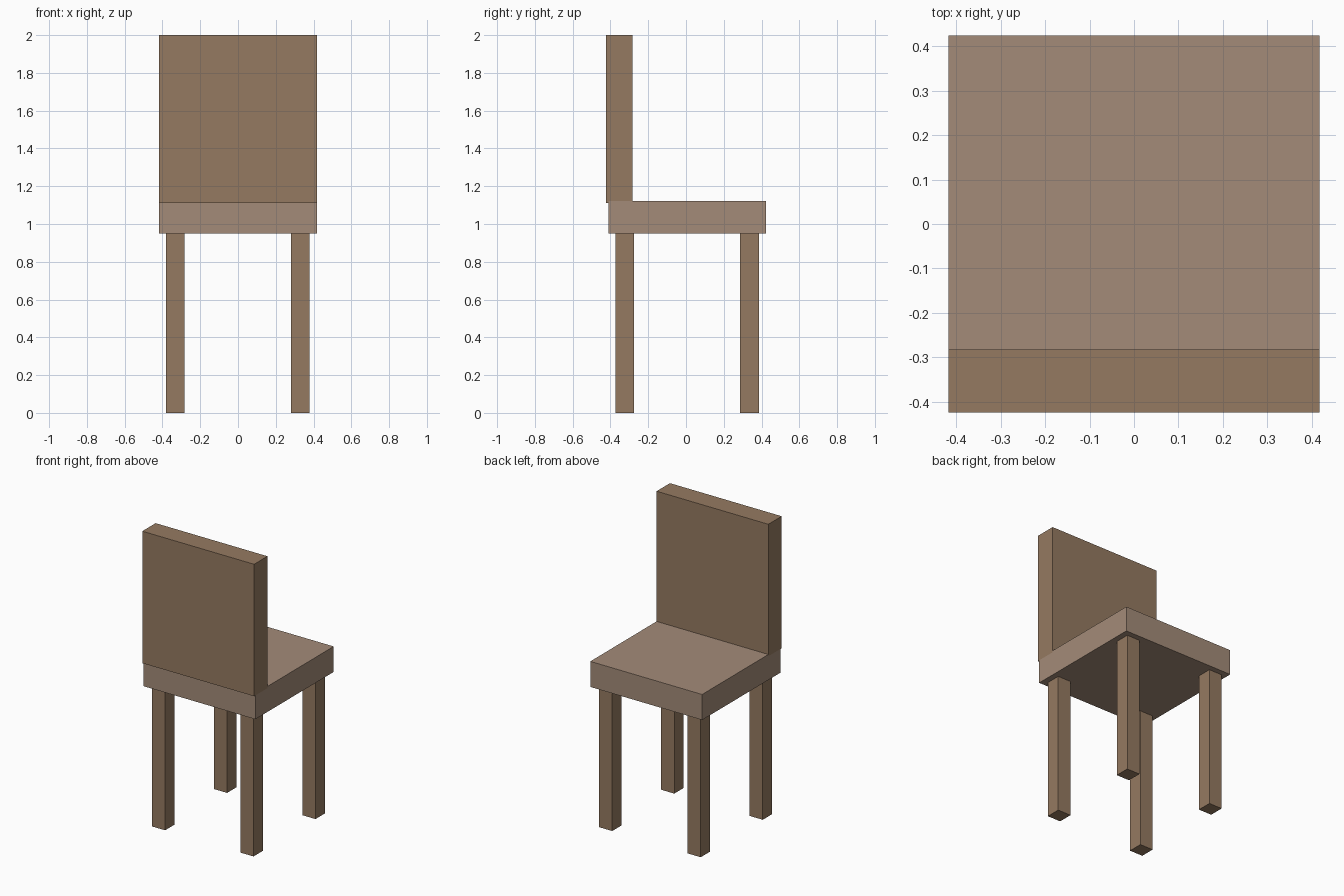
import bpy
from mathutils import Vector

if "Cube" in bpy.data.objects:
    bpy.data.objects.remove(bpy.data.objects["Cube"])


def material(name, color):
    mat = bpy.data.materials.new(name)
    mat.diffuse_color = (*color, 1.0)
    mat.use_nodes = True
    mat.node_tree.nodes["Principled BSDF"].inputs["Base Color"].default_value = mat.diffuse_color
    return mat


def box(name, low, high, mat):
    """Box spanning two opposite corners."""
    low, high = Vector(low), Vector(high)
    bpy.ops.mesh.primitive_cube_add(size=1, location=(low + high) / 2)
    obj = bpy.context.object
    obj.name = name
    obj.scale = high - low
    bpy.ops.object.transform_apply(location=False, rotation=False, scale=True)
    obj.data.materials.append(mat)
    return obj


wood = material("wood", (0.30, 0.195, 0.12))
seat_wood = material("seat_wood", (0.37, 0.26, 0.19))

# Seat slab
box("seat", (-0.417, -0.411, 0.95), (0.417, 0.424, 1.122), seat_wood)

# Backrest, slightly overhanging the seat edge and sunk into its top
box("backrest", (-0.417, -0.424, 1.11), (0.417, -0.282, 2.0), wood)

# Four square legs
for row, y0, y1 in (("front", -0.374, -0.275), ("rear", 0.286, 0.386)):
    for side, x0, x1 in (("left", -0.38, -0.282), ("right", 0.28, 0.378)):
        box(f"{row}_{side}_leg", (x0, y0, 0.0), (x1, y1, 0.95), wood)
